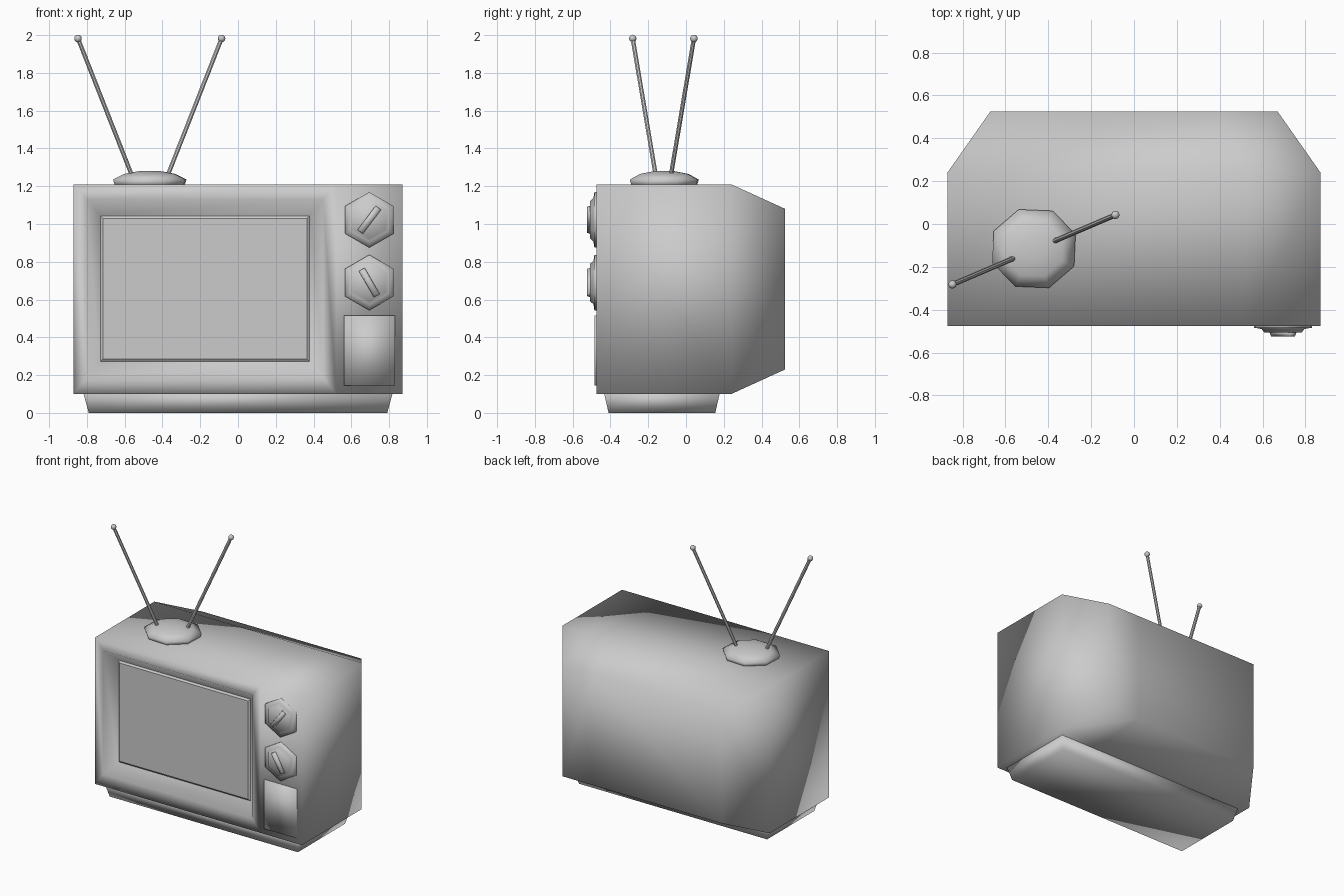
import bpy, bmesh, math
from mathutils import Vector

if "Cube" in bpy.data.objects:
    bpy.data.objects.remove(bpy.data.objects["Cube"])


def finish(name, bm, smooth=True):
    bmesh.ops.recalc_face_normals(bm, faces=bm.faces[:])
    me = bpy.data.meshes.new(name)
    bm.to_mesh(me)
    bm.free()
    for p in me.polygons:
        p.use_smooth = smooth
    ob = bpy.data.objects.new(name, me)
    bpy.context.collection.objects.link(ob)
    return ob


def loft(bm, rings, cap_start=True, cap_end=True):
    """Skin a list of equal-length point rings; returns their vertices."""
    vs = [[bm.verts.new(p) for p in r] for r in rings]
    n = len(rings[0])
    for a, b in zip(vs, vs[1:]):
        for i in range(n):
            j = (i + 1) % n
            bm.faces.new((a[i], a[j], b[j], b[i]))
    if cap_start:
        bm.faces.new(vs[0][::-1])
    if cap_end:
        bm.faces.new(vs[-1])
    return vs


def rect_xz(x0, x1, z0, z1, y):
    return [(x0, y, z0), (x1, y, z0), (x1, y, z1), (x0, y, z1)]


def rect_xy(x0, x1, y0, y1, z):
    return [(x0, y0, z), (x1, y0, z), (x1, y1, z), (x0, y1, z)]


def shell_ring(hx, z0, z1, y):
    s = 0.52 * hx / 0.87
    return [(-hx, y, z0), (s, y, z0), (hx, y, z0), (hx, y, z1), (s, y, z1), (-hx, y, z1)]


# Cabinet: box with a tapered back and a recessed screen opening
bm = bmesh.new()
vs = loft(bm, [shell_ring(0.67, 0.23, 1.08, 0.525), shell_ring(0.87, 0.10, 1.21, 0.24),
               shell_ring(0.87, 0.10, 1.21, -0.475)], cap_end=False)
f = vs[-1]
bm.faces.new((f[1], f[2], f[3], f[4]))
inner = loft(bm, [rect_xz(-0.80, 0.45, 0.19, 1.13, -0.475),
                  rect_xz(-0.735, 0.385, 0.265, 1.05, -0.39)], cap_start=False)
outer = [f[0], f[1], f[4], f[5]]
for i in range(4):
    j = (i + 1) % 4
    bm.faces.new((outer[i], outer[j], inner[0][j], inner[0][i]))
finish("cabinet", bm)

# Screen glass, a thin slab in the recess
bm = bmesh.new()
loft(bm, [rect_xz(-0.735, 0.385, 0.265, 1.05, -0.385),
          rect_xz(-0.715, 0.365, 0.285, 1.03, -0.40)])
finish("screen", bm, False)

# Foot plinth
bm = bmesh.new()
loft(bm, [rect_xy(-0.79, 0.79, -0.41, 0.155, 0.0),
          rect_xy(-0.82, 0.82, -0.435, 0.18, 0.11)])
finish("plinth", bm)

# Speaker plate
bm = bmesh.new()
loft(bm, [rect_xz(0.56, 0.83, 0.145, 0.515, -0.46),
          rect_xz(0.56, 0.83, 0.145, 0.515, -0.485)])
finish("speaker_plate", bm)


# Hexagonal stepped dials with a slanted grip
def dial(name, cx, cz, angle):
    def hexagon(r, y):
        return [(cx + r * math.sin(i * math.pi / 3), y, cz + r * math.cos(i * math.pi / 3))
                for i in range(6)]
    bm = bmesh.new()
    loft(bm, [hexagon(r, y) for r, y in
              ((0.147, -0.46), (0.147, -0.485), (0.115, -0.490), (0.10, -0.507))])
    d = Vector((math.cos(angle), 0, math.sin(angle)))
    w = Vector((-d.z, 0, d.x))

    def bar(l, h, y):
        c = Vector((cx, y, cz))
        return [c - d * l - w * h, c + d * l - w * h, c + d * l + w * h, c - d * l + w * h]
    loft(bm, [bar(0.082, 0.02, -0.50), bar(0.075, 0.013, -0.525)])
    finish(name, bm)


dial("upper_dial", 0.695, 1.022, math.radians(53))
dial("lower_dial", 0.695, 0.69, math.radians(-60))

# Octagonal antenna dome
bm = bmesh.new()
rings = []
for r, z in ((0.195, 1.20), (0.207, 1.235), (0.145, 1.265), (0.06, 1.28)):
    rings.append([(-0.467 + r * math.cos(math.radians(20 + 45 * i)),
                   -0.115 + r * 0.94 * math.sin(math.radians(20 + 45 * i)), z) for i in range(8)])
loft(bm, rings)
finish("antenna_dome", bm)

# Two rods with ball tips
for side, name in ((-1, "left"), (1, "right")):
    a = Vector((-0.467 + side * 0.092, -0.12 + side * 0.039, 1.25))
    b = Vector((-0.467 + side * 0.38, -0.12 + side * 0.162, 1.982))
    d = b - a
    bpy.ops.mesh.primitive_cylinder_add(vertices=8, radius=0.012, depth=d.length,
                                        location=(a + b) / 2,
                                        rotation=d.to_track_quat('Z', 'Y').to_euler())
    bpy.context.object.name = name + "_antenna_rod"
    bpy.ops.object.shade_smooth_by_angle()
    bpy.ops.mesh.primitive_uv_sphere_add(segments=8, ring_count=6, radius=0.02, location=b)
    bpy.context.object.name = name + "_antenna_tip"
    bpy.ops.object.shade_smooth()
